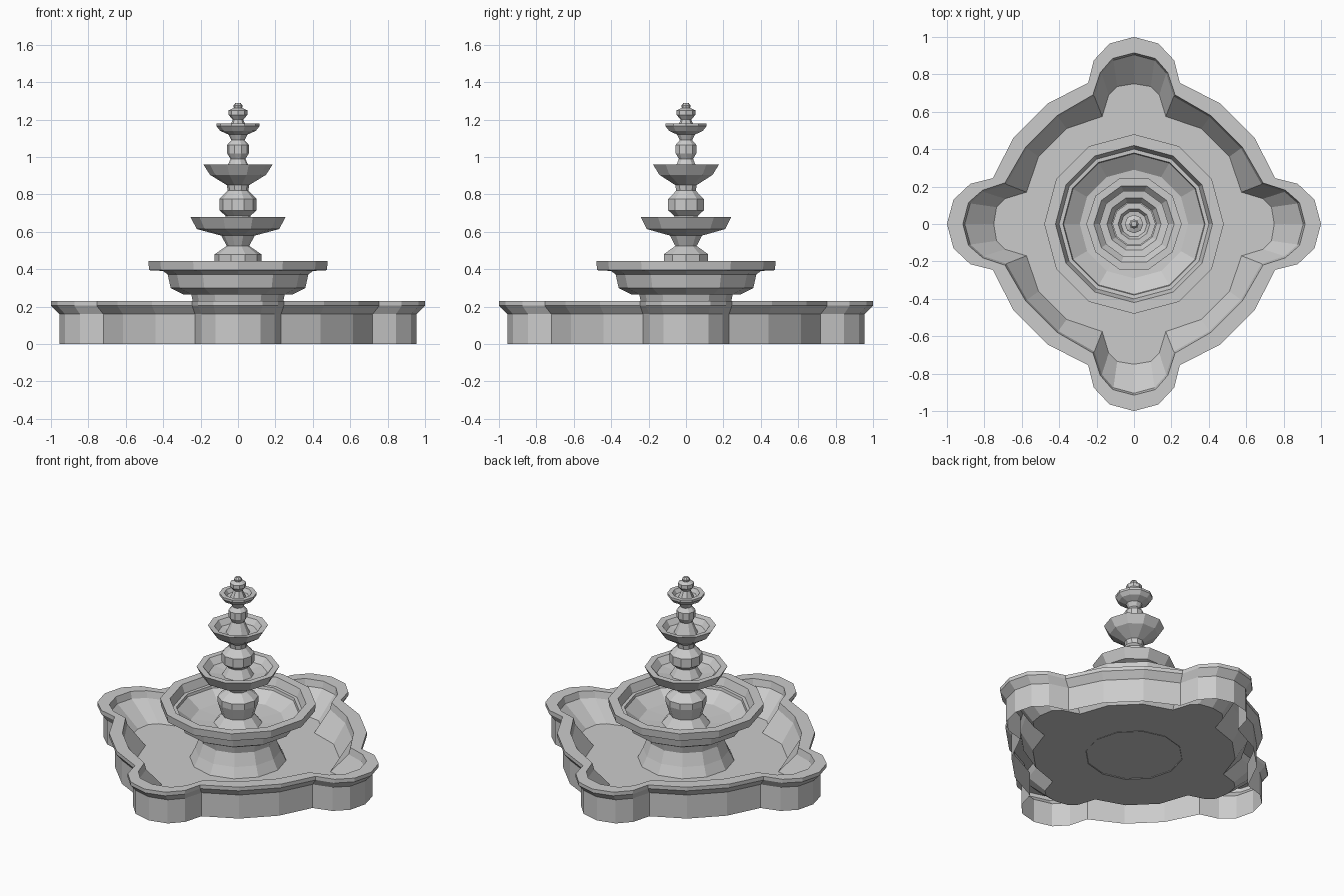
import bpy, bmesh, math

if "Cube" in bpy.data.objects:
    bpy.data.objects.remove(bpy.data.objects["Cube"])


def finish(name, bm):
    bmesh.ops.recalc_face_normals(bm, faces=bm.faces[:])
    me = bpy.data.meshes.new(name)
    bm.to_mesh(me)
    bm.free()
    ob = bpy.data.objects.new(name, me)
    bpy.context.collection.objects.link(ob)
    return ob


def bridge(bm, rings):
    for lo, hi in zip(rings, rings[1:]):
        n = len(lo)
        for i in range(n):
            j = (i + 1) % n
            bm.faces.new((lo[i], lo[j], hi[j], hi[i]))


def lathe(name, profile, sides, cap_top=False):
    bm = bmesh.new()
    rings = [[bm.verts.new((r * math.cos(2 * math.pi * i / sides),
                            r * math.sin(2 * math.pi * i / sides), z))
              for i in range(sides)] for r, z in profile]
    bridge(bm, rings)
    if cap_top:
        bm.faces.new(rings[-1])
    return finish(name, bm)


def quatrefoil(half_quadrant):
    # mirror about the diagonal, then repeat in four quadrants
    pts = half_quadrant + [(y, x) for x, y in half_quadrant[:0:-1]]
    out = []
    for _ in range(4):
        out += pts
        pts = [(y, -x) for x, y in pts]
    return out


# Pool basin: lobed outline, open underneath
wall = [(0, .955), (.12, .925), (.195, .845), (.23, .72), (.44, .615)]
rim = [(0, 1.0), (.13, .965), (.215, .875), (.245, .755), (.46, .645)]
lip = [(0, .915), (.115, .885), (.18, .81), (.22, .69), (.41, .58)]
step = [(0, .905), (.11, .875), (.172, .805), (.212, .682), (.405, .572)]
floor = [(0, .75), (.09, .735), (.135, .69), (.17, .575), (.36, .51)]
bm = bmesh.new()
rings = [[bm.verts.new((x, y, z)) for x, y in quatrefoil(shape)]
         for shape, z in ((wall, 0), (wall, .16), (rim, .205), (rim, .23),
                          (lip, .23), (step, .185), (floor, .055))]
bridge(bm, rings)
bm.faces.new(rings[-1])
finish("pool_basin", bm)

# Pedestal and large bowl
lathe("large_bowl", [(.30, .05), (.265, .12), (.235, .20), (.25, .265),
                     (.29, .265), (.36, .30), (.38, .39), (.475, .395),
                     (.48, .445), (.42, .445), (.40, .39), (.29, .31),
                     (.12, .30)], 12)

# Second tier
lathe("second_bowl", [(.15, .30), (.10, .36), (.125, .44), (.125, .48),
                      (.06, .525), (.09, .58), (.22, .615), (.255, .68),
                      (.215, .68), (.18, .64), (.07, .625)], 10)

# Third tier
lathe("third_bowl", [(.10, .625), (.065, .685), (.10, .715), (.10, .775),
                     (.055, .82), (.06, .85), (.15, .905), (.185, .96),
                     (.145, .955), (.12, .92), (.05, .91)], 10)

# Fourth tier
lathe("fourth_bowl", [(.075, .91), (.04, .99), (.058, 1.02), (.058, 1.065),
                      (.035, 1.09), (.05, 1.12), (.095, 1.14), (.115, 1.165),
                      (.115, 1.18), (.085, 1.18), (.07, 1.155), (.03, 1.15)], 10)

# Finial
lathe("finial", [(.05, 1.15), (.028, 1.20), (.05, 1.225), (.05, 1.25),
                 (.022, 1.262), (.025, 1.275), (.015, 1.288)], 8, cap_top=True)
